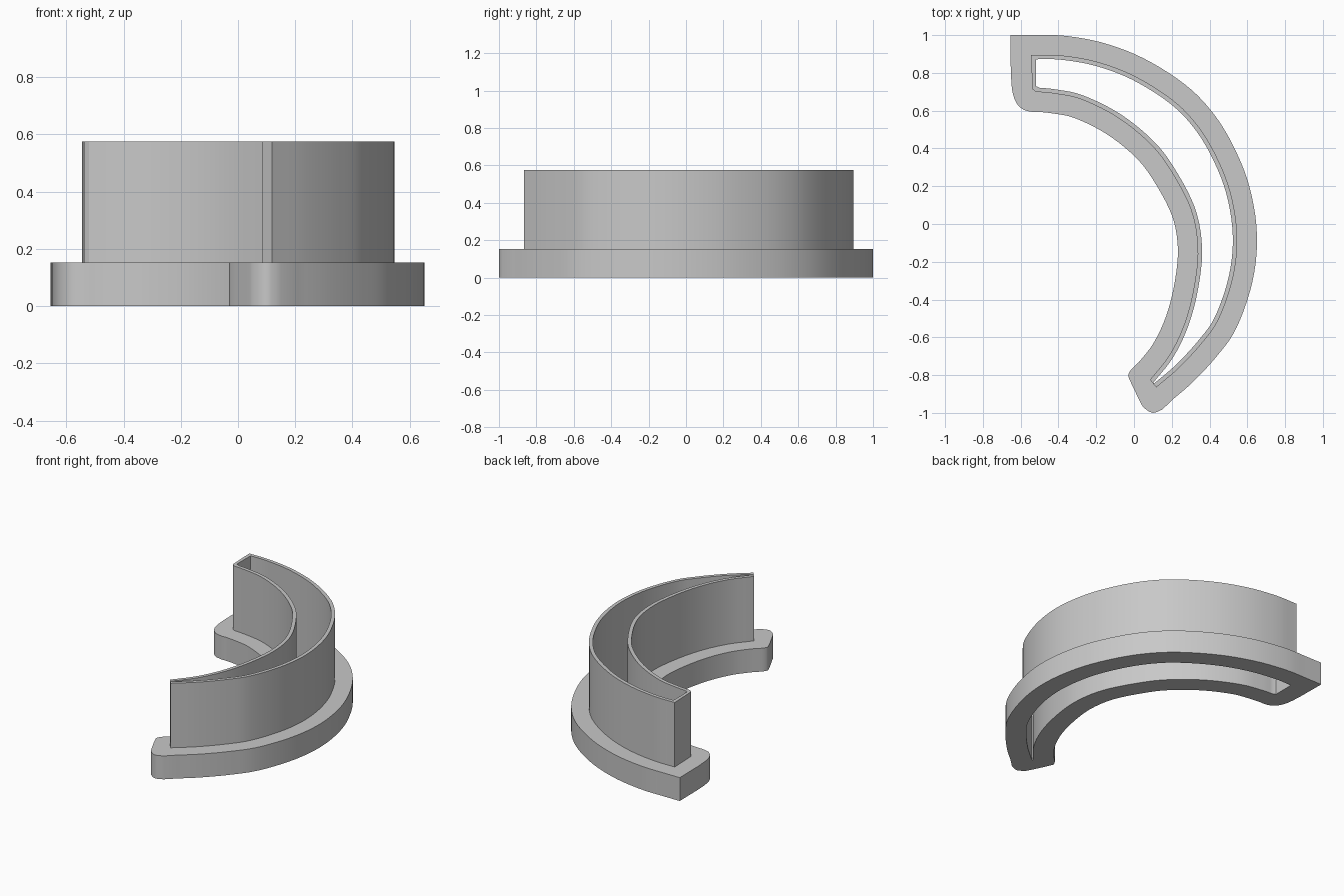
import bpy
from mathutils import Vector

if "Cube" in bpy.data.objects:
    bpy.data.objects.remove(bpy.data.objects["Cube"], do_unlink=True)

BASE_TOP, WALL_TOP = 0.153, 0.575
FLANGE, THICK = 0.105, 0.023

grey = bpy.data.materials.new("light grey")
grey.use_nodes = True
grey.diffuse_color = (0.58, 0.58, 0.58, 1)
grey.node_tree.nodes["Principled BSDF"].inputs["Base Color"].default_value = grey.diffuse_color


def smooth_path(points, steps=5):
    """Catmull-Rom path through a few points."""
    p = [Vector(q) for q in points]
    p = [2 * p[0] - p[1]] + p + [2 * p[-1] - p[-2]]
    path = []
    for a, b, c, d in zip(p, p[1:], p[2:], p[3:]):
        for i in range(steps):
            t = i / steps
            path.append(0.5 * (2 * b + (c - a) * t + (2 * a - 5 * b + 4 * c - d) * t * t
                               + (3 * b - a - 3 * c + d) * t ** 3))
    return path + [p[-2]]


def offset(path, dist):
    """Shift a path to the left of its direction of travel."""
    moved = []
    for i, q in enumerate(path):
        t = (path[min(i + 1, len(path) - 1)] - path[max(i - 1, 0)]).normalized()
        moved.append(q + dist * Vector((-t.y, t.x)))
    return moved


def extrude_loops(name, loops, z0, z1):
    """Fill the area between closed loops and extrude it upward."""
    curve = bpy.data.curves.new(name, "CURVE")
    curve.dimensions = "2D"
    curve.fill_mode = "BOTH"
    curve.extrude = (z1 - z0) / 2
    for loop in loops:
        spline = curve.splines.new("POLY")
        spline.points.add(len(loop) - 1)
        for point, q in zip(spline.points, loop):
            point.co = (q[0], q[1], 0, 1)
        spline.use_cyclic_u = True
    obj = bpy.data.objects.new(name, curve)
    obj.location.z = (z0 + z1) / 2
    bpy.context.collection.objects.link(obj)
    bpy.ops.object.select_all(action="DESELECT")
    obj.select_set(True)
    bpy.context.view_layer.objects.active = obj
    bpy.ops.object.convert(target="MESH")
    obj = bpy.context.object
    obj.data.materials.clear()
    obj.data.materials.append(grey)
    bpy.ops.object.shade_smooth_by_angle(angle=0.5)


# Crescent outline: convex side runs down to the tip, concave side runs back up
convex = smooth_path([(-0.545, 0.895), (-0.39, 0.893), (-0.2, 0.86), (0, 0.785), (0.2, 0.66),
                      (0.33, 0.53), (0.43, 0.37), (0.51, 0.17), (0.546, -0.06), (0.525, -0.28),
                      (0.45, -0.5), (0.36, -0.63), (0.24, -0.76), (0.118, -0.865)])
concave = smooth_path([(0.085, -0.825), (0.19, -0.69), (0.27, -0.52), (0.32, -0.32),
                       (0.337, -0.12), (0.3, 0.08), (0.19, 0.29), (0.08, 0.43),
                       (-0.09, 0.566), (-0.28, 0.66), (-0.42, 0.69), (-0.52, 0.7)])
wall = convex + concave + [(-0.538, 0.715)]

# Opening, set in by the wall thickness and squared off at the blunt end
inset = [q for q in offset(convex, -THICK) + offset(concave, -THICK) if q.x > -0.515]
hole = [(-0.52, 0.872)] + inset + [(-0.52, 0.73)]

# Flange outline, with a rounded tip and one sharp corner at the blunt end
tip = smooth_path([(0.15, -0.982), (0.1, -1.0), (0.055, -0.975), (0.035, -0.945),
                   (-0.025, -0.82), (-0.027, -0.79), (-0.01, -0.765)], 3)
heel = smooth_path([(-0.53, 0.592), (-0.585, 0.605), (-0.625, 0.645), (-0.645, 0.71),
                    (-0.652, 0.8)], 3)
flange = ([(-0.655, 1.0)] + offset(convex, FLANGE)[:-1] + tip
          + offset(concave, FLANGE)[1:-1] + heel)

extrude_loops("base_flange", [flange, hole], 0, BASE_TOP)
extrude_loops("cutting_wall", [wall, hole], BASE_TOP, WALL_TOP)
